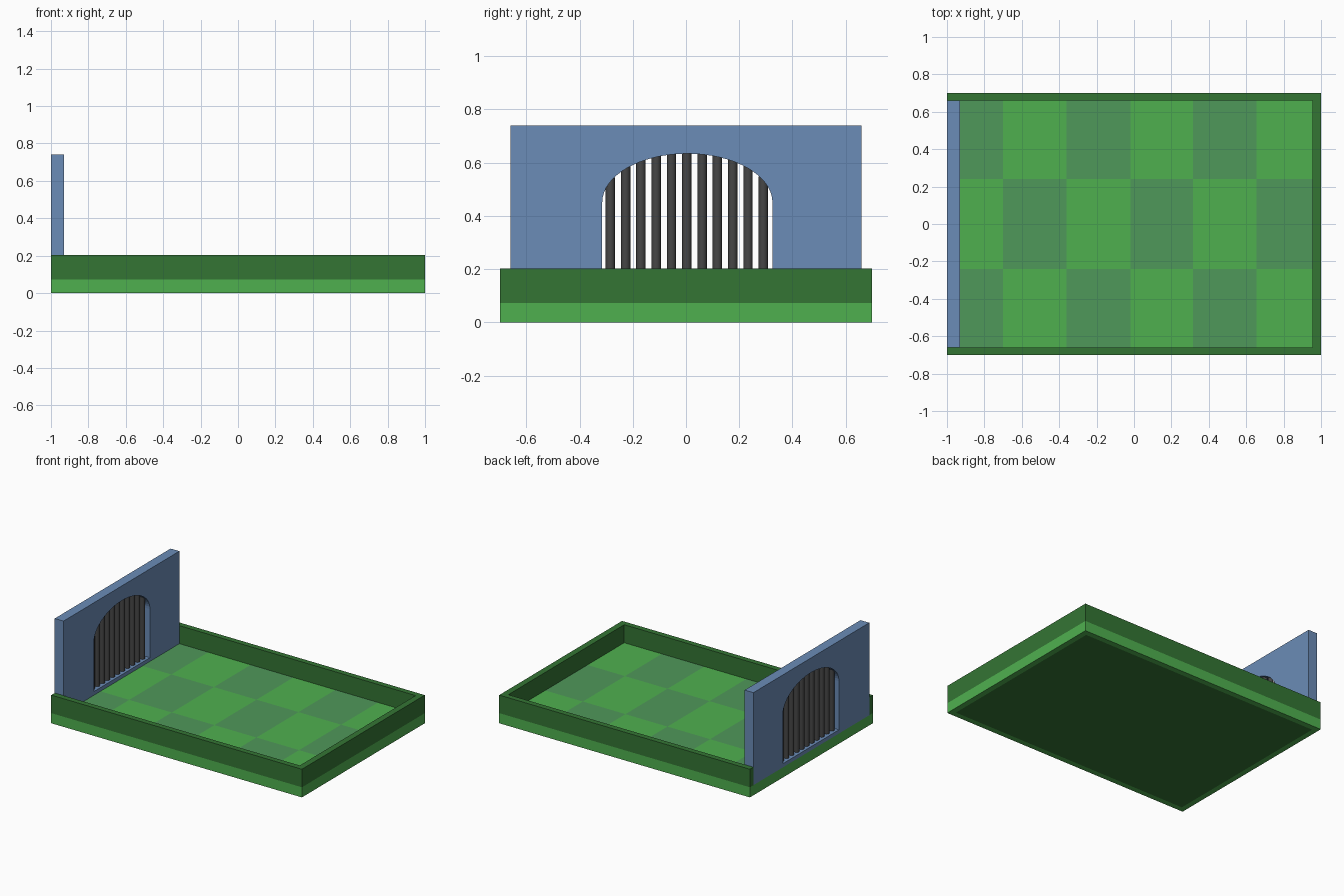
import bpy, bmesh, math
from mathutils import Vector

if "Cube" in bpy.data.objects:
    bpy.data.objects.remove(bpy.data.objects["Cube"])


def material(name, hex_rgb):
    def lin(c):
        c /= 255
        return c / 12.92 if c <= 0.04045 else ((c + 0.055) / 1.055) ** 2.4
    m = bpy.data.materials.new(name)
    rgb = [lin(int(hex_rgb[i:i + 2], 16)) for i in (0, 2, 4)]
    m.diffuse_color = (*rgb, 1)
    m.use_nodes = True
    m.node_tree.nodes["Principled BSDF"].inputs["Base Color"].default_value = m.diffuse_color
    return m


LIGHT = material("light grass green", "4FB04F")
SAGE = material("sage green", "4F985A")
DARK = material("dark hedge green", "347534")
BLUE = material("slate blue", "6B8CB7")
IRON = material("iron grey", "464646")

FLOOR = 0.073


def add_object(name, bm, mats):
    bmesh.ops.recalc_face_normals(bm, faces=bm.faces)
    me = bpy.data.meshes.new(name)
    bm.to_mesh(me)
    bm.free()
    for m in mats:
        me.materials.append(m)
    ob = bpy.data.objects.new(name, me)
    bpy.context.collection.objects.link(ob)
    return ob


def box_mesh(lo, hi):
    bm = bmesh.new()
    bmesh.ops.create_cube(bm, size=1)
    for v in bm.verts:
        v.co = Vector([(a + b) / 2 + c * (b - a) for a, b, c in zip(lo, hi, v.co)])
    return bm


def extrude_outline(name, points, vec, mat):
    bm = bmesh.new()
    face = bm.faces.new([bm.verts.new(p) for p in points])
    ext = bmesh.ops.extrude_face_region(bm, geom=[face])["geom"]
    bmesh.ops.translate(bm, vec=vec, verts=[g for g in ext if isinstance(g, bmesh.types.BMVert)])
    return add_object(name, bm, [mat])


# Base slab: checkered top, dark panel underneath, light sides
bm = box_mesh((-1, -0.7, 0), (1, 0.7, FLOOR))
cuts = [((x, 0, 0), (1, 0, 0)) for x in (-0.96, -0.70, -0.36, -0.02, 0.315, 0.655, 0.96)]
cuts += [((0, y, 0), (0, 1, 0)) for y in (-0.66, -0.24, 0.24, 0.66)]
for co, no in cuts:
    bmesh.ops.bisect_plane(bm, geom=bm.verts[:] + bm.edges[:] + bm.faces[:],
                           plane_co=co, plane_no=no)
bm.normal_update()
for f in bm.faces:
    c = f.calc_center_median()
    if f.normal.z > 0.5:
        column = math.floor((c.x + 1.04) / 0.339)
        row = math.floor((c.y + 0.72) / 0.48)
        f.material_index = 1 if (column + row) % 2 == 0 else 0
    elif f.normal.z < -0.5 and abs(c.x) < 0.96 and abs(c.y) < 0.66:
        f.material_index = 2
add_object("checkered_base", bm, [LIGHT, SAGE, DARK])

# U-shaped border around three sides, open towards the gate
border = [(-1, -0.7), (1, -0.7), (1, 0.7), (-1, 0.7),
          (-1, 0.66), (0.955, 0.66), (0.955, -0.66), (-1, -0.66)]
extrude_outline("border_wall", [(x, y, FLOOR) for x, y in border], (0, 0, 0.203 - FLOOR), DARK)

# Gate wall with an arched opening
CY, HALF, SPRING, RISE, SILL = 0.005, 0.32, 0.45, 0.184, 0.10
arch = [(CY + HALF * math.cos(math.pi * i / 32), SPRING + RISE * math.sin(math.pi * i / 32))
        for i in range(33)]
opening = [(CY + HALF, SILL)] + arch + [(CY - HALF, SILL)]
wall = add_object("gate_wall", box_mesh((-1, -0.66, FLOOR), (-0.93, 0.66, 0.74)), [BLUE])
cutter = extrude_outline("arch_cutter", [(-1.1, y, z) for y, z in opening], (0.3, 0, 0), BLUE)
cutter.hide_render = True
cutter.hide_set(True)
cut = wall.modifiers.new("arch", "BOOLEAN")
cut.operation = "DIFFERENCE"
cut.solver = "EXACT"
cut.object = cutter

# Round bars filling the opening
bm = bmesh.new()
for i in range(11):
    y = 0.003 + (i - 5) * 0.0575
    top = SPRING + RISE * math.sqrt(max(0, 1 - ((y - CY) / HALF) ** 2)) + 0.015
    low = SILL - 0.01
    made = bmesh.ops.create_cone(bm, cap_ends=True, segments=20, radius1=0.0175,
                                 radius2=0.0175, depth=top - low)["verts"]
    bmesh.ops.translate(bm, vec=(-0.965, y, (top + low) / 2), verts=made)
bars = add_object("gate_bars", bm, [IRON])
bpy.context.view_layer.objects.active = bars
bars.select_set(True)
bpy.ops.object.shade_smooth_by_angle(angle=math.radians(40))
